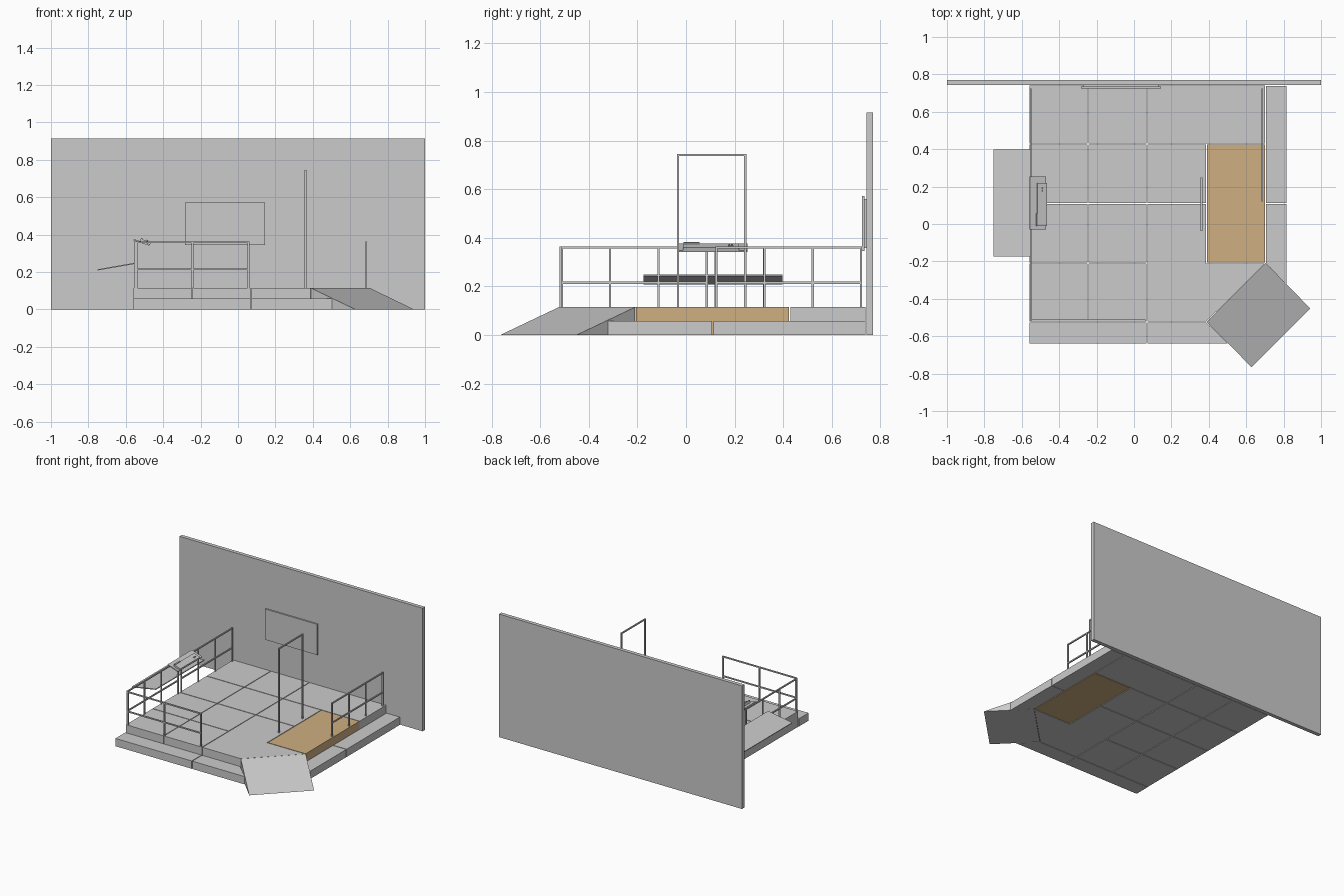
import bpy, bmesh, math
from mathutils import Matrix, Vector

if "Cube" in bpy.data.objects:
    bpy.data.objects.remove(bpy.data.objects["Cube"])

GAP = 0.0025      # half of the joint between deck tiles
DECK = 0.115      # deck height
STEP = 0.058      # step height
BAR = 0.009       # railing bar thickness


def finish(name, bm, color=None):
    bmesh.ops.recalc_face_normals(bm, faces=bm.faces)
    me = bpy.data.meshes.new(name)
    bm.to_mesh(me)
    bm.free()
    ob = bpy.data.objects.new(name, me)
    bpy.context.collection.objects.link(ob)
    if color:
        mat = bpy.data.materials.new(name + "_material")
        mat.diffuse_color = color
        mat.use_nodes = True
        mat.node_tree.nodes["Principled BSDF"].inputs["Base Color"].default_value = mat.diffuse_color
        me.materials.append(mat)
    return ob


def add_box(bm, x0, x1, y0, y1, z0, z1):
    m = Matrix.Translation(((x0 + x1) / 2, (y0 + y1) / 2, (z0 + z1) / 2)) \
        @ Matrix.Diagonal((x1 - x0, y1 - y0, z1 - z0, 1))
    bmesh.ops.create_cube(bm, size=1, matrix=m)


def box(name, x0, x1, y0, y1, z0, z1, color=None):
    bm = bmesh.new()
    add_box(bm, x0, x1, y0, y1, z0, z1)
    return finish(name, bm, color)


def prism(name, outline, h):
    """Extrude a floor outline up from z = 0."""
    bm = bmesh.new()
    face = bm.faces.new([bm.verts.new((x, y, 0)) for x, y in outline])
    top = bmesh.ops.extrude_face_region(bm, geom=[face])["geom"]
    bmesh.ops.translate(bm, vec=(0, 0, h),
                        verts=[v for v in top if isinstance(v, bmesh.types.BMVert)])
    return finish(name, bm)


def railing(name, start, end, posts, mid=True):
    """Top rail, middle rail and evenly spaced posts along an axis."""
    bm = bmesh.new()
    a, b, r = Vector(start), Vector(end), BAR / 2
    for z in (0.36, 0.215):
        add_box(bm, a.x - r, b.x + r, a.y - r, b.y + r, z - r, z + r)
    for i in range(posts):
        p = a.lerp(b, i / (posts - 1))
        add_box(bm, p.x - r, p.x + r, p.y - r, p.y + r, DECK, 0.36)
    return finish(name, bm)


# back wall and the screen on it
box("back_wall", -1, 1, 0.742, 0.77, 0, 0.915)
box("screen_panel", -0.283, 0.145, 0.724, 0.735, 0.345, 0.573)
box("screen_back", -0.27, 0.132, 0.735, 0.742, 0.358, 0.56)

# deck tiles
xs = [-0.56, -0.247, 0.07, 0.388, 0.703]
ys = [-0.523, -0.208, 0.11, 0.427, 0.742]
tiles = [(i, j, i + 1, j + 1) for i in (0, 1) for j in range(4)]
tiles += [(2, 2, 3, 3), (2, 3, 4, 4)]
for i, j, k, l in tiles:
    box("deck_tile", xs[i] + GAP, xs[k] - GAP, ys[j] + GAP, ys[l] - GAP, 0, DECK)

# corner tile with the diagonal edge, and the coloured tile
g = GAP
prism("corner_tile", [(0.07 + g, -0.523 + g), (0.388, -0.523 + g), (0.703 - g, -0.208 - g),
                      (0.388 - g, -0.208 - g), (0.388 - g, 0.11 - g), (0.07 + g, 0.11 - g)], DECK)
box("scale_tile", 0.388 + g, 0.703 - g, -0.208 + g, 0.427 - g, 0, DECK, (0.62, 0.43, 0.22, 1))

# steps, cut diagonally where they meet the ramp
box("front_step_left", -0.56, 0.07 - g, -0.64, -0.523 - g, 0, STEP)
prism("front_step_right", [(0.07 + g, -0.64), (0.503, -0.64), (0.386, -0.523 - g),
                           (0.07 + g, -0.523 - g)], STEP)
box("side_step_back", 0.703 + g, 0.815, 0.11 + g, 0.738, 0, STEP)
prism("side_step_front", [(0.703 + g, -0.209), (0.815, -0.322), (0.815, 0.11 - g),
                          (0.703 + g, 0.11 - g)], STEP)

# corner ramp
bm = bmesh.new()
hi = [(0.389, -0.523), (0.704, -0.209)]
lo = [(0.628, -0.765), (0.942, -0.451)]
top = [bm.verts.new((*p, DECK)) for p in hi]
back = [bm.verts.new((*p, 0)) for p in hi]
toe = [bm.verts.new((*p, 0)) for p in lo]
for f in ((top[0], top[1], toe[1], toe[0]), (back[0], back[1], toe[1], toe[0]),
          (top[0], top[1], back[1], back[0]),
          (top[0], back[0], toe[0]), (top[1], back[1], toe[1])):
    bm.faces.new(f)
finish("corner_ramp", bm)

# railings
railing("front_railing", (-0.543, -0.516, 0), (0.056, -0.516, 0), 3)
railing("left_railing_front", (-0.552, -0.511, 0), (-0.552, 0.085, 0), 4)
railing("left_railing_back", (-0.552, 0.122, 0), (-0.552, 0.72, 0), 4)
railing("right_railing", (0.686, 0.125, 0), (0.686, 0.72, 0), 4)

# tall gate frame
bm = bmesh.new()
for y in (-0.033, 0.243):
    add_box(bm, 0.356, 0.365, y - 0.005, y + 0.005, DECK, 0.745)
add_box(bm, 0.356, 0.365, -0.038, 0.248, 0.736, 0.745)
finish("gate_frame", bm)

# sloped shelf outside the left railing
shelf = box("sloped_shelf", -0.1, 0.1, -0.175, 0.398, -0.003, 0.003)
shelf.rotation_euler.y = -math.atan2(0.035, 0.2)
shelf.location = (-0.652, 0, 0.229)

# tilted control console on the left railing
tilt = math.atan2(0.028, 0.086)
bm = bmesh.new()
add_box(bm, -0.045, 0.045, -0.03, 0.253, -0.004, 0.004)
add_box(bm, -0.006, 0.046, -0.012, 0.218, 0.004, 0.016)
add_box(bm, -0.01, -0.002, -0.01, 0.055, 0.004, 0.022)
for y in (0.178, 0.19):
    add_box(bm, 0.02, 0.03, y - 0.004, y + 0.004, 0.016, 0.022)
console = finish("control_console", bm)
console.rotation_euler.y = tilt
console.location = (-0.515, 0, 0.359)
